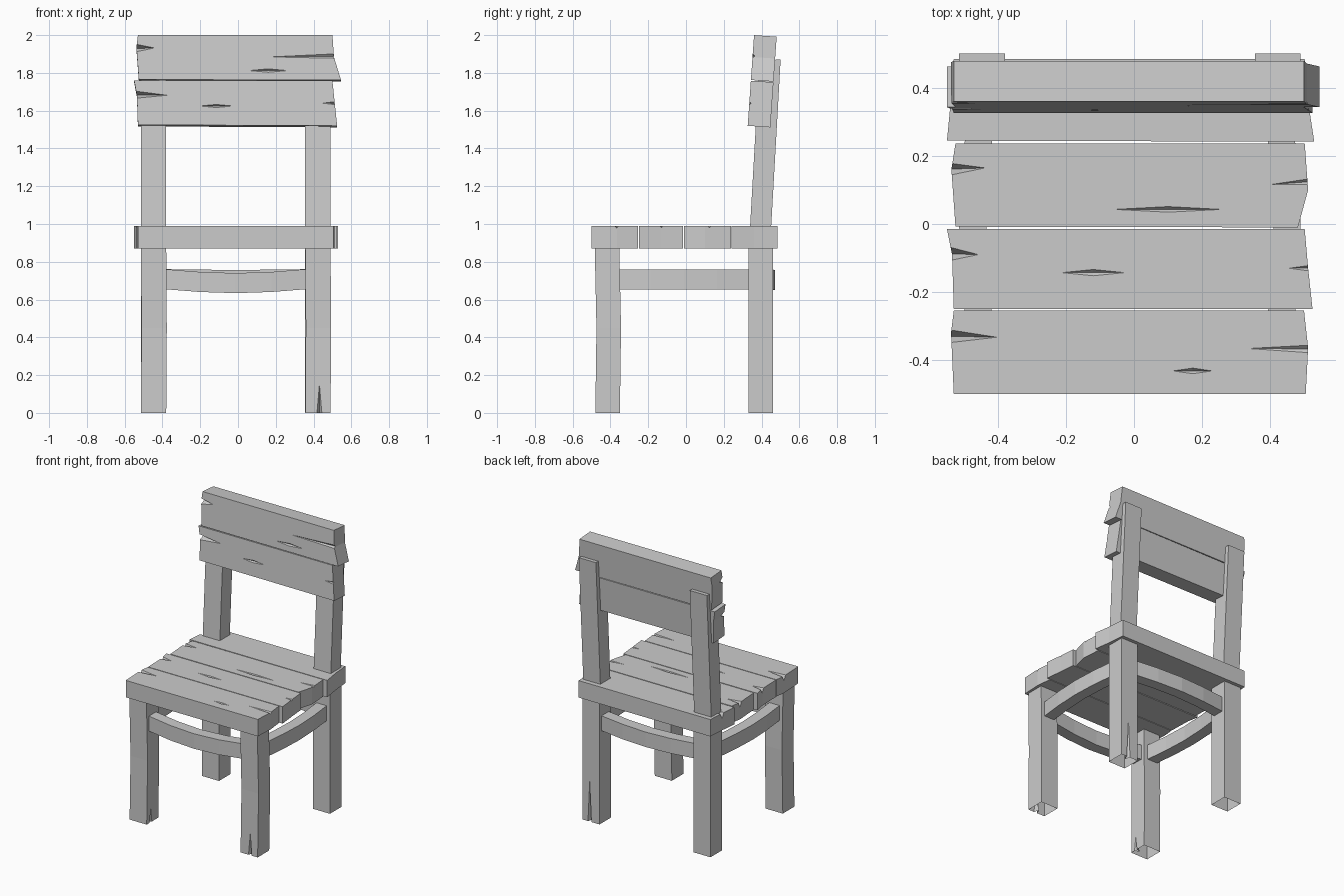
import bpy, bmesh, math
from mathutils import Matrix, Vector

if "Cube" in bpy.data.objects:
    bpy.data.objects.remove(bpy.data.objects["Cube"])


def make_object(name, bm, matrix=Matrix()):
    bmesh.ops.recalc_face_normals(bm, faces=bm.faces[:])
    me = bpy.data.meshes.new(name)
    bm.to_mesh(me)
    bm.free()
    me.transform(matrix)
    ob = bpy.data.objects.new(name, me)
    bpy.context.scene.collection.objects.link(ob)
    return ob


def carve(ob, points, matrix=Matrix()):
    """Cut the convex hull of a few points out of an object."""
    bm = bmesh.new()
    for p in points:
        bm.verts.new(p)
    bmesh.ops.convex_hull(bm, input=bm.verts[:])
    cutter = make_object("cutter", bm, matrix)
    cutter.hide_render = True
    mod = ob.modifiers.new("crack", 'BOOLEAN')
    mod.operation, mod.solver, mod.object = 'DIFFERENCE', 'EXACT', cutter
    bpy.context.view_layer.objects.active = ob
    bpy.ops.object.modifier_apply(modifier=mod.name)
    bpy.data.objects.remove(cutter)


def plank(name, outline, matrix, notches, chip, thick=0.12):
    """Extruded outline with V notches (end x, low y, high y, tip x, tip y, depth) and a chip."""
    bm = bmesh.new()
    face = bm.faces.new([bm.verts.new((x, y, -thick)) for x, y in outline])
    ext = bmesh.ops.extrude_face_region(bm, geom=[face])["geom"]
    top = [v for v in ext if isinstance(v, bmesh.types.BMVert)]
    bmesh.ops.translate(bm, verts=top, vec=(0, 0, thick))
    ob = make_object(name, bm, matrix)
    e = 0.001
    for xe, y1, y2, xt, yt, d in notches:
        xe += math.copysign(0.012, xe)
        carve(ob, [(xe, y1, e), (xe, y2, e), (xe, (y1 + y2) / 2, -d), (xt, yt, e)], matrix)
    if chip:
        x0, x1, y, w = chip
        xm = (x0 + x1) / 2
        carve(ob, [(x0, y, e), (x1, y, e), (xm, y + w, e), (xm, y - w, e), (xm, y, -0.012)], matrix)


def loft(name, sections, u, v):
    """Four-sided bar through section centres, with half-width vectors u and v."""
    u, v = Vector(u), Vector(v)
    bm = bmesh.new()
    rings = [[bm.verts.new(Vector(c) + a * u + b * v)
              for a, b in ((-1, -1), (1, -1), (1, 1), (-1, 1))] for c in sections]
    for r, s in zip(rings, rings[1:]):
        for i in range(4):
            bm.faces.new((r[i], r[i - 1], s[i - 1], s[i]))
    bm.faces.new(rings[0])
    bm.faces.new(rings[-1])
    return make_object(name, bm)


# Seat planks
seat = Matrix.Translation((0, 0, 0.99))
plank("seat_plank_1", [(-.53, -.5), (.505, -.5), (.512, -.365), (.50, -.255), (-.53, -.255), (-.538, -.32)],
      seat, [(-.535, -.35, -.31, -.40, -.333, .04), (.512, -.38, -.355, .32, -.366, .012)],
      (.11, .235, -.432, .009))
plank("seat_plank_2", [(-.53, -.25), (.525, -.25), (.512, -.13), (.502, -.015), (-.55, -.015), (-.535, -.09)],
      seat, [(-.54, -.11, -.065, -.455, -.09, .04), (.512, -.14, -.12, .45, -.13, .012)],
      (-.22, -.02, -.143, .01))
plank("seat_plank_3", [(-.525, -.008), (.482, -.01), (.512, .10), (.502, .237), (-.525, .237), (-.537, .16)],
      seat, [(-.535, .142, .18, -.435, .165, .04), (.512, .115, .135, .39, .115, .012)],
      (-.07, .27, .043, .009))
plank("seat_plank_4", [(-.55, .245), (.53, .242), (.512, .36), (.502, .485), (-.53, .485), (-.538, .37)],
      seat, [(-.537, .345, .385, -.42, .365, .04)], None)

# Leaning backrest planks
back = Matrix.Translation((0, 0.327, 1.525)) @ Matrix.Rotation(math.radians(86), 4, 'X')
plank("backrest_lower_plank", [(-.53, 0), (.525, -.005), (.512, .115), (.50, .234), (-.55, .234), (-.535, .155)],
      back, [(-.537, .14, .18, -.37, .157, .04), (.512, .105, .125, .44, .115, .012)],
      (-.21, -.02, .10, .009))
plank("backrest_upper_plank", [(-.525, .24), (.545, .238), (.508, .36), (.50, .476), (-.53, .476), (-.538, .41)],
      back, [(-.537, .385, .43, -.44, .408, .04), (.508, .352, .378, .14, .36, .012)],
      (.05, .27, .288, .01))

# Legs with split feet; each crack is (face axis, side, offset, height)
legs = {
    "front_left_leg": (-.447, -.415, ('X', 1, -.02, .10)),
    "front_right_leg": (.423, -.415, ('Y', -1, .008, .18)),
    "back_left_leg": (-.447, .395, None),
    "back_right_leg": (.423, .395, ('Y', 1, .01, .32)),
}
for name, (x, y, crack) in legs.items():
    s = .006 if y < 0 else 0
    ob = loft(name, [(x, y, 0), (x + s / 2, y + s, .45), (x, y - s / 2, .87)], (.067, 0, 0), (0, .065, 0))
    if crack:
        axis, side, off, h = crack
        pts = []
        for a, d, z in ((-.016, .003, -.02), (.016, .003, -.02), (0, -.04, -.02), (0, .003, h)):
            out = side * (.066 + d)
            pts.append((x + out, y + off + a, z) if axis == 'X' else (x + off + a, y + out, z))
        carve(ob, pts)
    # Feet are open underneath
    bm = bmesh.new()
    bm.from_mesh(ob.data)
    low = [f for f in bm.faces if all(v.co.z < .001 for v in f.verts)]
    bmesh.ops.delete(bm, geom=low, context='FACES_ONLY')
    bm.to_mesh(ob.data)
    bm.free()

# Back posts
for side, x in (("left", -.447), ("right", .423)):
    loft(side + "_back_post", [(x, .395, .985), (x, .445, 1.868)], (.067, 0, 0), (0, .056, .003))


# Bowed stretchers between the legs
def stretcher(name, a, b, bow, u):
    a, b, bow = Vector(a), Vector(b), Vector(bow)
    secs = [a.lerp(b, i / 4) + bow * math.sin(math.pi * i / 4) for i in range(5)]
    loft(name, secs, u, (0, 0, .053))


stretcher("front_stretcher", (-.39, -.415, .708), (.365, -.415, .708), (0, -.02, -.021), (0, .04, 0))
stretcher("back_stretcher", (-.39, .395, .708), (.365, .395, .708), (0, .035, -.004), (0, .04, 0))
stretcher("left_stretcher", (-.447, -.36, .706), (-.447, .34, .706), (-.027, 0, 0), (.04, 0, 0))
stretcher("right_stretcher", (.423, -.36, .706), (.423, .34, .706), (.027, 0, 0), (.04, 0, 0))
